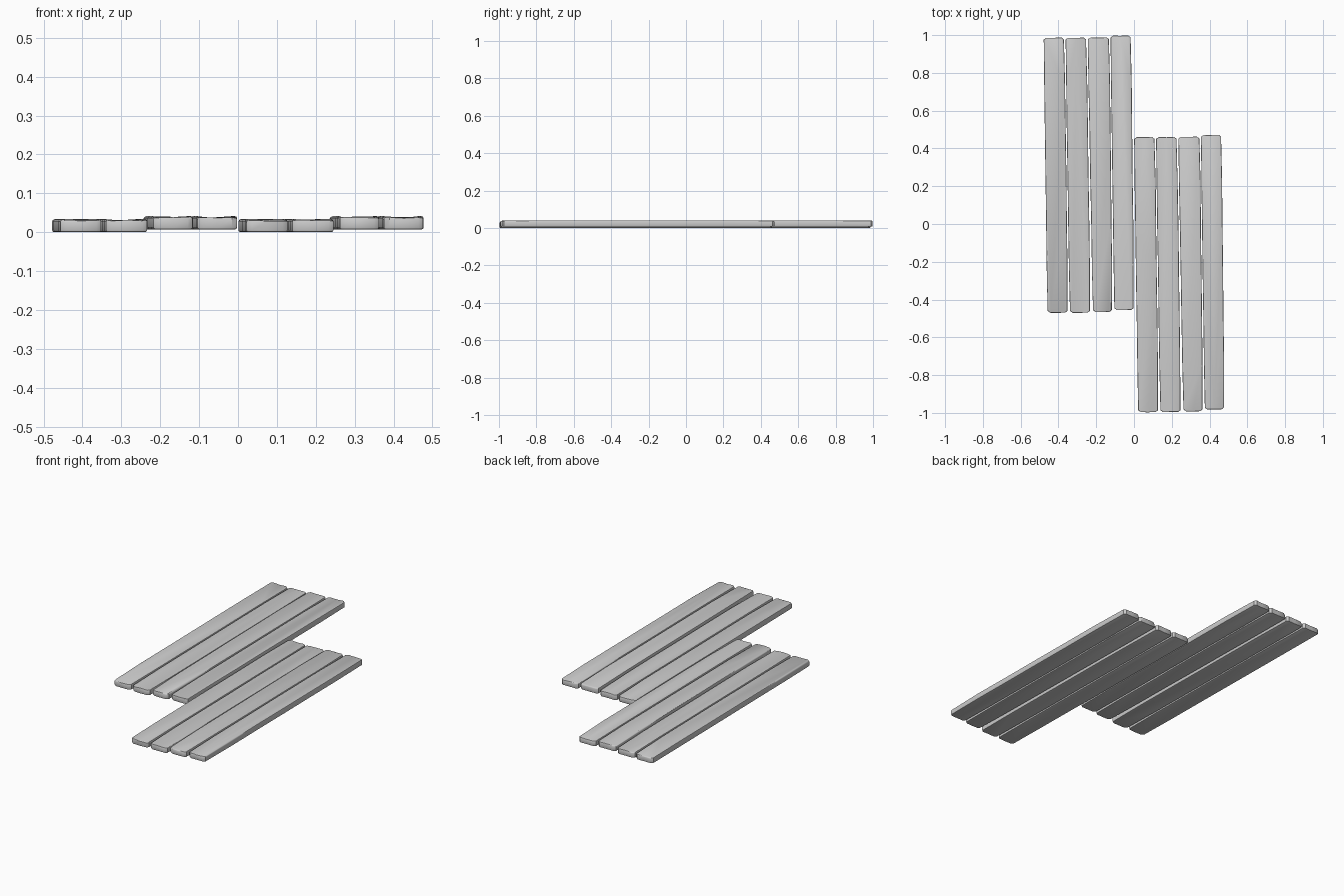
import bpy, bmesh, math, random

if "Cube" in bpy.data.objects:
    bpy.data.objects.remove(bpy.data.objects["Cube"])

random.seed(4)

# One board per row: far-left x, far-right x, near-left x, near-right x, far y, near y, base z
BOARDS = [
    (-0.480, -0.367, -0.459, -0.348, 0.987, -0.470, 0.000),
    (-0.364, -0.250, -0.341, -0.230, 0.987, -0.470, 0.000),
    (-0.246, -0.129, -0.219, -0.113, 0.988, -0.466, 0.007),
    (-0.126, -0.014, -0.106, 0.001, 0.998, -0.456, 0.007),
]
THICK = 0.034
SHIFT = (0.479, -0.526)


def plank(name, row, dx, dy):
    fl, fr, nl, nr, fy, ny, z = row
    j = lambda a: random.uniform(-a, a)
    outline = []
    steps = 6
    # worn long edges, chipped corners
    for i in range(steps + 1):
        t = i / steps
        wob = j(0.0015) if 0 < i < steps else 0.004
        outline.append((nr + (fr - nr) * t - abs(wob),
                        ny + (fy - ny) * t + (0.010 if i == 0 else -0.010 if i == steps else 0)))
    outline += [(fr - 0.016, fy), ((fl + fr) / 2, fy - 0.001 + j(0.001)), (fl + 0.016, fy - 0.001)]
    for i in range(steps + 1):
        t = 1 - i / steps
        wob = j(0.0015) if 0 < i < steps else 0.002
        outline.append((nl + (fl - nl) * t + abs(wob),
                        ny + (fy - ny) * t + (-0.010 if i == 0 else 0.010 if i == steps else 0)))
    outline += [(nl + 0.016, ny), ((nl + nr) / 2, ny + j(0.001)), (nr - 0.016, ny + 0.001)]

    bm = bmesh.new()
    base = bm.faces.new([bm.verts.new((x + dx, y + dy, z)) for x, y in outline])
    top = bmesh.ops.extrude_face_region(bm, geom=[base])
    bmesh.ops.translate(bm, vec=(0, 0, THICK),
                        verts=[g for g in top["geom"] if isinstance(g, bmesh.types.BMVert)])
    bmesh.ops.recalc_face_normals(bm, faces=bm.faces)
    # rounded rims on top and bottom
    rims = [e for e in bm.edges if abs(e.verts[0].co.z - e.verts[1].co.z) < 1e-5]
    bmesh.ops.bevel(bm, geom=rims, offset=0.005, segments=2, profile=0.5, affect='EDGES')
    # ends wear down slightly on the upper face
    for v in bm.verts:
        d = min(abs(v.co.y - dy - ny), abs(v.co.y - dy - fy))
        if d < 0.014 and v.co.z > z + THICK * 0.8:
            v.co.z -= random.uniform(0.001, 0.004)
    mesh = bpy.data.meshes.new(name)
    bm.to_mesh(mesh)
    bm.free()
    ob = bpy.data.objects.new(name, mesh)
    bpy.context.collection.objects.link(ob)
    bpy.ops.object.select_all(action='DESELECT')
    ob.select_set(True)
    bpy.context.view_layer.objects.active = ob
    bpy.ops.object.shade_smooth_by_angle(angle=math.radians(35))


# Two identical staggered panels of four boards
for side, (dx, dy) in (("left", (0, 0)), ("right", SHIFT)):
    for n, row in enumerate(BOARDS, 1):
        plank(f"{side}_plank_{n}", row, dx, dy)
